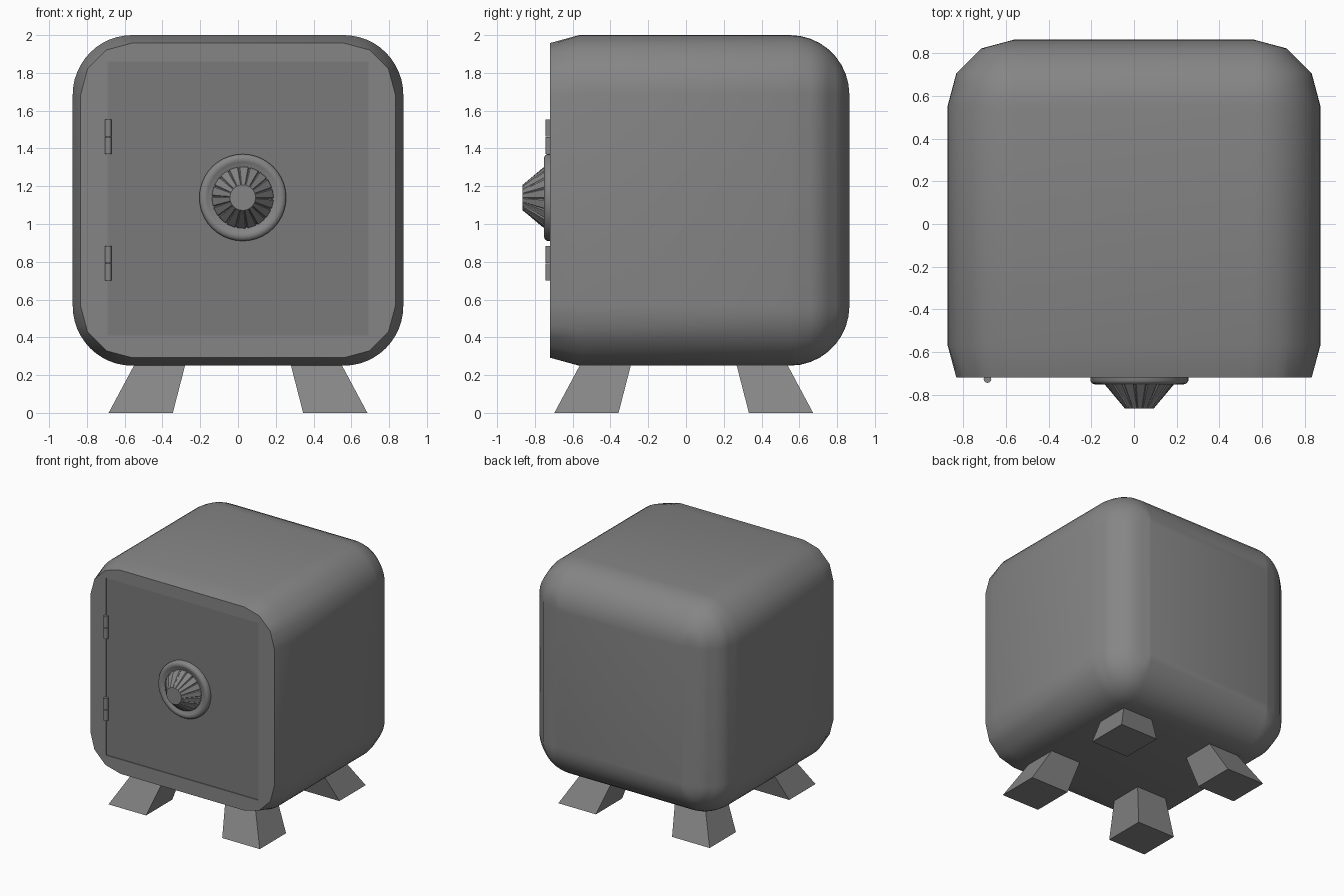
import bpy, bmesh
from math import sin, cos, pi, radians
from mathutils import Vector

if "Cube" in bpy.data.objects:
    bpy.data.objects.remove(bpy.data.objects["Cube"])


def grey(name, v):
    mat = bpy.data.materials.new(name)
    mat.diffuse_color = (v, v, v, 1)
    mat.use_nodes = True
    mat.node_tree.nodes["Principled BSDF"].inputs["Base Color"].default_value = mat.diffuse_color
    return mat


STEEL = grey("dark_steel", 0.235)
PANEL = grey("door_steel", 0.195)


def loft(name, rings, smooth=None, mat=STEEL):
    """Skin a list of equal-length point rings, cap both ends."""
    bm = bmesh.new()
    rows = [[bm.verts.new(p) for p in ring] for ring in rings]
    n = len(rows[0])
    for a, b in zip(rows, rows[1:]):
        for i in range(n):
            j = (i + 1) % n
            bm.faces.new((a[i], a[j], b[j], b[i]))
    bm.faces.new(rows[0])
    bm.faces.new(rows[-1])
    bmesh.ops.remove_doubles(bm, verts=bm.verts, dist=1e-4)
    bmesh.ops.recalc_face_normals(bm, faces=bm.faces)
    mesh = bpy.data.meshes.new(name)
    bm.to_mesh(mesh)
    bm.free()
    mesh.materials.append(mat)
    obj = bpy.data.objects.new(name, mesh)
    bpy.context.collection.objects.link(obj)
    if smooth:
        bpy.ops.object.select_all(action='DESELECT')
        obj.select_set(True)
        bpy.context.view_layer.objects.active = obj
        bpy.ops.object.shade_smooth_by_angle(angle=radians(smooth))
    return obj


STEPS = 12  # segments per rounded corner


def rounded_rect(y, hx, hz, rx, rz, cz=1.125, facet=False):
    """Rounded rectangle in the xz plane; facet gives three flats per corner."""
    pts = []
    for k, (sx, sz) in enumerate([(1, 1), (-1, 1), (-1, -1), (1, -1)]):
        arc = []
        for i in range(STEPS + 1):
            a = (k + i / STEPS) * pi / 2
            arc.append(Vector((sx * (hx - rx) + rx * cos(a), y,
                               cz + sz * (hz - rz) + rz * sin(a))))
        if facet:
            for i in range(STEPS):
                s = i // 4 * 4
                arc[i] = arc[s].lerp(arc[s + 4], (i - s) / 4)
        pts += arc
    return pts


def circle_xz(x, y, z, r, n=32):
    return [(x + r * cos(2 * pi * i / n), y, z + r * sin(2 * pi * i / n)) for i in range(n)]


# Body: rounded box, cut flat at the front with a shallow door recess
H, R, FRONT, DOOR = 0.875, 0.315, -0.72, -0.714
rings = [rounded_rect(-0.68, 0.69, 0.725, 0, 0, 1.135),
         rounded_rect(FRONT, 0.69, 0.725, 0, 0, 1.135),
         rounded_rect(FRONT, H - 0.042, H - 0.042, R - 0.042, R - 0.042, facet=True),
         rounded_rect(-0.565, H, H, R, R)]
# Back edge: smooth arc top and bottom, three flats along the sides
for i in range(10):
    a = i * pi / 18
    s = min(i // 3, 2)
    c0, c1 = ((cos(t), sin(t)) for t in (s * pi / 6, (s + 1) * pi / 6))
    f = (sin(a) - c0[1]) / (c1[1] - c0[1])
    rx, rz = R * (c0[0] + f * (c1[0] - c0[0])), R * cos(a)
    rings.append(rounded_rect(0.55 + R * sin(a), H - R + rx, H - R + rz, rx, rz))
loft("safe_body", rings, smooth=40)

# Door panel, set slightly behind the frame
loft("door", [rounded_rect(-0.675, 0.69, 0.725, 0, 0, 1.135),
              rounded_rect(DOOR, 0.69, 0.725, 0, 0, 1.135)], mat=PANEL)

# Dial: rounded base ring and fluted conical knob
DX, DZ = 0.025, 1.14
base = [(0.230, -0.70), (0.230, -0.735), (0.222, -0.747), (0.205, -0.753),
        (0.188, -0.749), (0.175, -0.740)]
loft("dial_base", [circle_xz(DX, y, DZ, r, 40) for r, y in base], smooth=50)


def fluted(y, r, groove):
    pts = []
    for i in range(18):
        for f, s in ((0, 1), (0.76, 1), (0.88, groove)):
            a = 2 * pi * (i + f) / 18
            pts.append((DX + r * s * cos(a), y, DZ + r * s * sin(a)))
    return pts


loft("dial_knob", [fluted(-0.735, 0.165, 0.95), fluted(-0.755, 0.160, 0.95),
                   fluted(-0.855, 0.076, 0.95), fluted(-0.865, 0.068, 1.0)])

# Hinges: two barrels each
for name, z0 in (("lower", 0.70), ("upper", 1.37)):
    for part, dz in (("bottom", 0), ("top", 0.094)):
        loft(f"{name}_hinge_{part}",
             [[(x, v - 0.727, z) for x, _, v in circle_xz(-0.687, 0, 0, 0.018, 12)]
              for z in (z0 + dz, z0 + dz + 0.09)], smooth=40)

# Feet: four splayed, tapered blocks
for sx, side in ((-1, "left"), (1, "right")):
    for sy, end in ((-1, "front"), (1, "back")):
        loft(f"{end}_{side}_foot",
             [[(sx * x, sy * y - 0.012, z) for x, y in ((a, a), (b, a), (b, b), (a, b))]
              for z, a, b in ((0, 0.345, 0.685), (0.252, 0.28, 0.55))])
